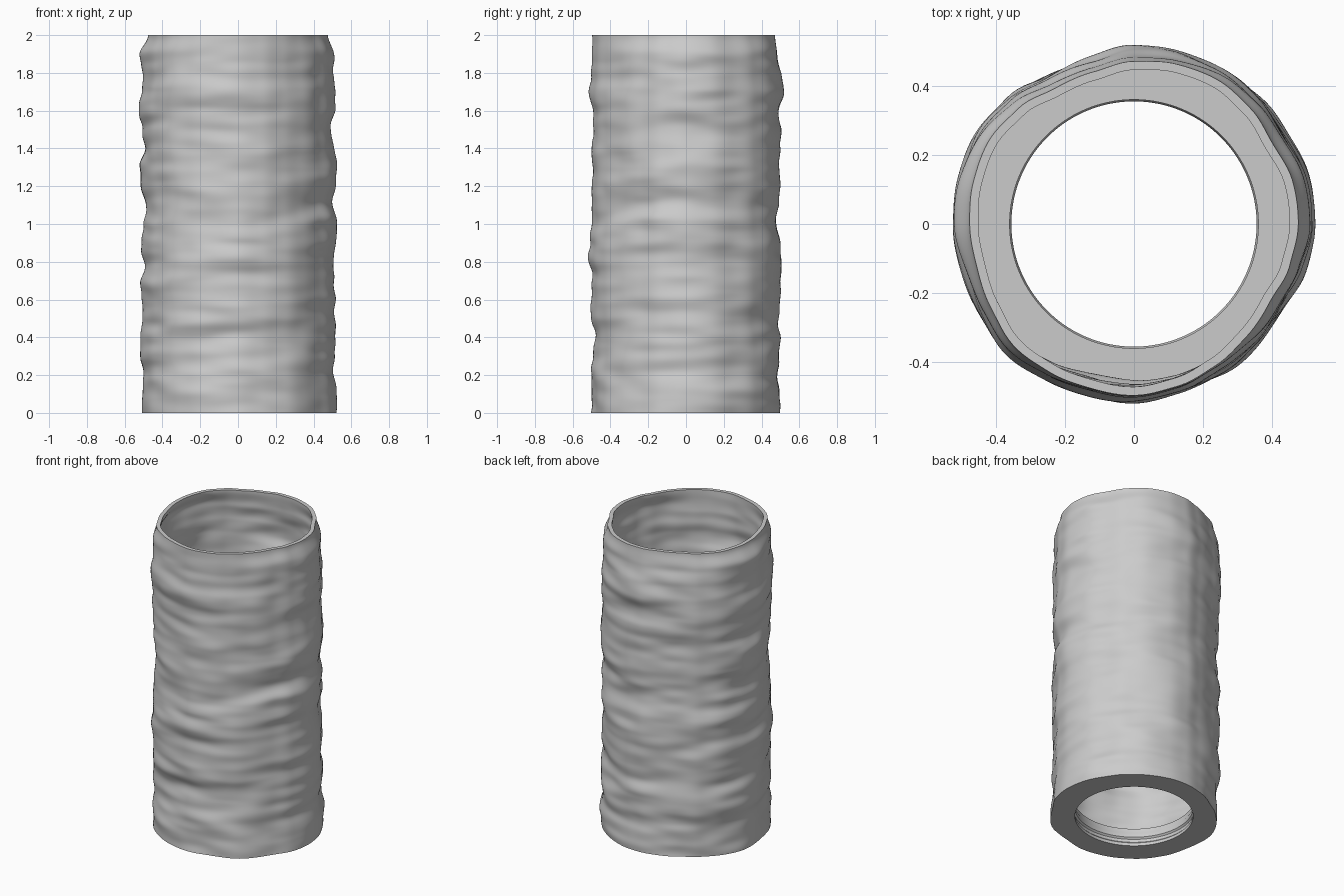
import bpy, bmesh, math
from mathutils import Vector, noise

cube = bpy.data.objects.get("Cube")
if cube:
    bpy.data.objects.remove(cube)

SEGMENTS, LAYERS = 160, 170
HEIGHT, WALL, FLOOR, HOLE = 2.0, 0.025, 0.12, 0.355

# Wall radius in millimetres, one entry per tenth of the height
SIDES = [
    [530, 530, 510, 522, 520, 508, 518, 512, 500, 522, 526, 502, 526, 530, 512, 504, 520, 512, 502, 510, 480],  # left
    [495, 498, 492, 500, 500, 492, 499, 500, 512, 500, 482, 494, 500, 498, 504, 512, 492, 514, 506, 488, 475],  # back
    [510, 506, 500, 520, 518, 502, 508, 528, 502, 520, 508, 492, 514, 518, 500, 512, 538, 518, 506, 518, 480],  # right
    [505, 508, 508, 492, 482, 503, 502, 506, 522, 512, 496, 502, 498, 490, 504, 498, 498, 516, 508, 500, 500],  # front
]
# Soft corners and dents around the wall, in millimetres
LOBES = [0, 0, -10, 2, 10, 8, 0, -15, -18, 0, 10, 5,
         0, -5, 0, 10, 2, -4, 0, -8, -18, -25, -28, -10]


def smooth_sample(values, t, wrap=False):
    """Cosine interpolation through evenly spaced values."""
    n = len(values)
    i = int(math.floor(t))
    f = (1 - math.cos(math.pi * (t - i))) / 2
    a, b = (i % n, (i + 1) % n) if wrap else (min(i, n - 1), min(i + 1, n - 1))
    return values[a] * (1 - f) + values[b] * f


def wall_radius(angle, z):
    turn = angle / math.tau
    # Ridges climb and dip a little as they go round
    drift = 0.05 * noise.noise(Vector((math.cos(angle) * 1.5, math.sin(angle) * 1.5, z)))
    height = min(max(z + drift * math.sin(math.pi * z / HEIGHT), 0), HEIGHT)
    around = [smooth_sample(side, height * 10) for side in SIDES]
    base = smooth_sample(around, turn * 4, True)
    lobe = smooth_sample(LOBES, turn * 24, True) * (0.6 + 0.2 * z)
    x, y = math.cos(angle), math.sin(angle)
    broad = noise.noise(Vector((x * 1.8, y * 1.8, z * 5)))
    fine = noise.noise(Vector((x * 2.2 + 7, y * 2.2, z * 14)))
    fade = min(1, (HEIGHT - z) * 6 + 0.15)
    return (base + lobe) / 1000 - 0.004 + fade * (0.014 * broad + 0.009 * fine)


def add_ring(bm, z, radius):
    ring = []
    for s in range(SEGMENTS):
        a = math.tau * s / SEGMENTS
        r = radius(a)
        ring.append(bm.verts.new((r * math.cos(a), r * math.sin(a), z)))
    return ring


bm = bmesh.new()
rings = []
# Rippled outer wall, bottom to top
for k in range(LAYERS + 1):
    z = HEIGHT * k / LAYERS
    rings.append(add_ring(bm, z, lambda a: wall_radius(a, z)))
# Inner wall, top down to the floor
for k in range(LAYERS + 1):
    z = HEIGHT - (HEIGHT - FLOOR) * k / LAYERS
    rings.append(add_ring(bm, z, lambda a: wall_radius(a, z) - WALL))
# Floor edge and grooved round opening
for z, r in [(FLOOR, HOLE + 0.005), (0.095, HOLE + 0.005), (0.085, HOLE), (0.06, HOLE),
             (0.05, HOLE + 0.01), (0.03, HOLE + 0.01), (0.02, HOLE), (0, HOLE)]:
    rings.append(add_ring(bm, z, lambda a: r))
# Skin the closed profile
for lower, upper in zip(rings, rings[1:] + rings[:1]):
    for s in range(SEGMENTS):
        t = (s + 1) % SEGMENTS
        bm.faces.new((lower[s], lower[t], upper[t], upper[s]))
bmesh.ops.recalc_face_normals(bm, faces=bm.faces)

mesh = bpy.data.meshes.new("rippled_tube")
bm.to_mesh(mesh)
bm.free()
tube = bpy.data.objects.new("rippled_tube", mesh)
bpy.context.collection.objects.link(tube)

# Plain grey
grey = bpy.data.materials.new("plain grey")
grey.use_nodes = True
colour = (0.6, 0.6, 0.6, 1)
grey.diffuse_color = colour
grey.node_tree.nodes["Principled BSDF"].inputs["Base Color"].default_value = colour
mesh.materials.append(grey)

bpy.ops.object.select_all(action="DESELECT")
tube.select_set(True)
bpy.context.view_layer.objects.active = tube
bpy.ops.object.shade_smooth_by_angle(angle=math.radians(40))
